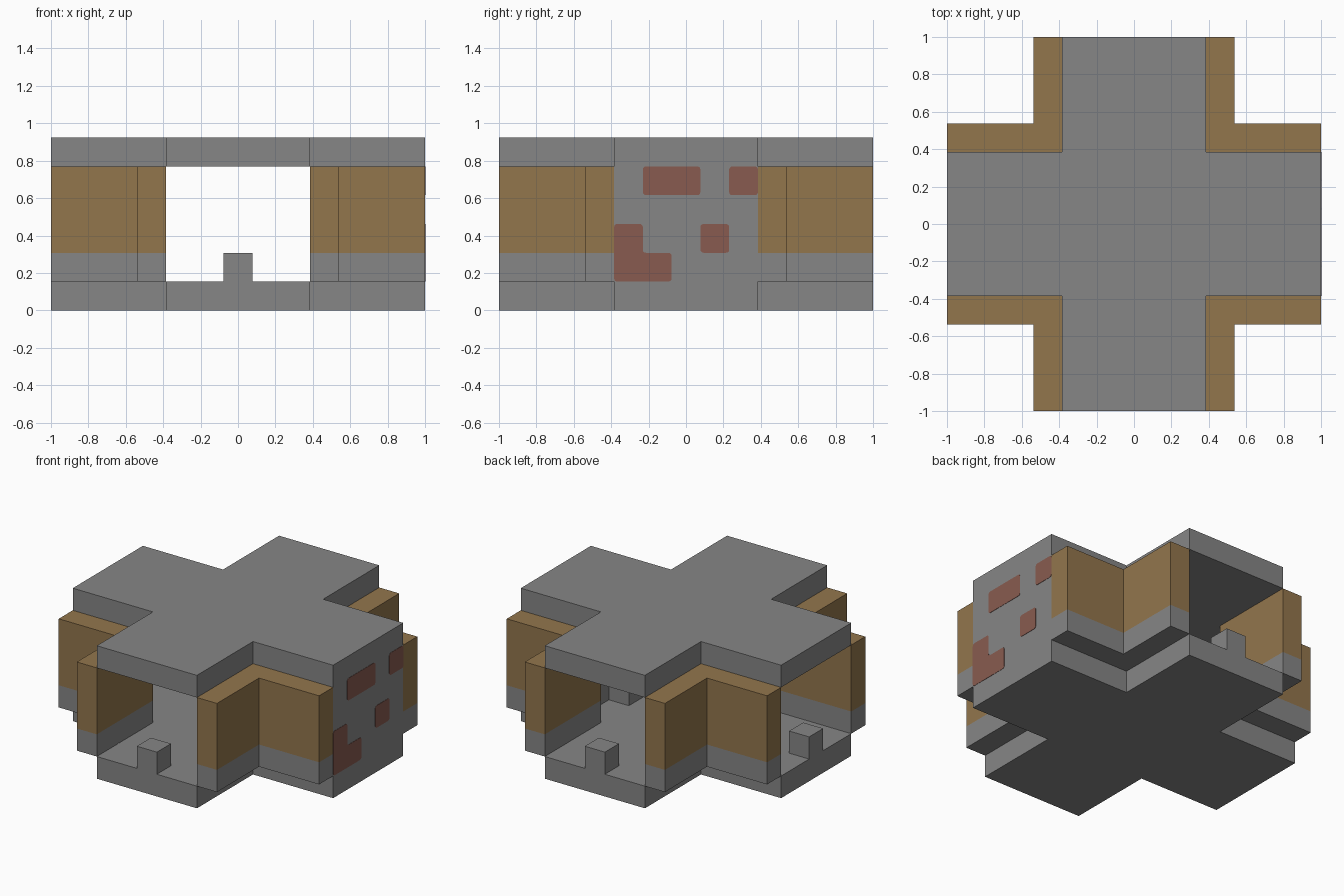
import bpy
import bmesh
from mathutils import Matrix, Vector

cube = bpy.data.objects.get("Cube")
if cube:
    bpy.data.objects.remove(cube, do_unlink=True)

C = 2 / 13                 # one block of the grid
IN, OUT = 2.5 * C, 3.5 * C  # inner and outer faces of the walls


def material(name, rgb):
    m = bpy.data.materials.new(name)
    m.use_nodes = True
    m.diffuse_color = (*rgb, 1)
    m.node_tree.nodes["Principled BSDF"].inputs["Base Color"].default_value = (*rgb, 1)
    return m


stone = material("stone grey", (0.24, 0.24, 0.24))
wood = material("tan brown", (0.29, 0.18, 0.073))
brick = material("brick red", (0.246, 0.105, 0.08))


def prism(name, outline, levels, mat, upper=None, place=None, radius=0):
    """Extrude a flat outline through levels; layers after the first use upper."""
    bm = bmesh.new()
    face = bm.faces.new([bm.verts.new((x, y, levels[0])) for x, y in outline])
    if radius:
        bmesh.ops.bevel(bm, geom=bm.verts[:], offset=radius, segments=3,
                        profile=0.5, affect='VERTICES')
        face = bm.faces[:][0]
    for i in range(1, len(levels)):
        old = set(bm.faces)
        ext = bmesh.ops.extrude_face_region(bm, geom=[face], use_keep_orig=(i == 1))
        verts = [g for g in ext["geom"] if isinstance(g, bmesh.types.BMVert)]
        bmesh.ops.translate(bm, verts=verts, vec=Vector((0, 0, levels[i] - levels[i - 1])))
        face = next(g for g in ext["geom"] if isinstance(g, bmesh.types.BMFace))
        for f in bm.faces:
            if f not in old and i > 1:
                f.material_index = 1
    if place:
        bm.transform(place)
    bmesh.ops.recalc_face_normals(bm, faces=bm.faces[:])
    mesh = bpy.data.meshes.new(name)
    bm.to_mesh(mesh)
    bm.free()
    mesh.materials.append(mat)
    if upper:
        mesh.materials.append(upper)
    obj = bpy.data.objects.new(name, mesh)
    bpy.context.collection.objects.link(obj)
    return obj


def rect(x0, x1, y0, y1):
    return [(x0, y0), (x1, y0), (x1, y1), (x0, y1)]


# Cross-shaped floor and roof
arm = [(IN, -1), (IN, -IN), (1, -IN)]
cross = []
for k in range(4):
    for x, y in arm:
        cross.append((x, y))
    arm = [(-y, x) for x, y in arm]
prism("floor", cross, [0, C], stone)
prism("roof", cross, [5 * C, 6 * C], stone)

# L-shaped corner walls, stone at the foot and brown above
corner = [(IN, IN), (1, IN), (1, OUT), (OUT, OUT), (OUT, 1), (IN, 1)]
for k, side in enumerate(("back_left", "back_right", "front_right", "front_left")):
    prism("corner_wall_" + side, corner, [C, 2 * C, 5 * C], stone, wood,
          Matrix.Rotation(k * 1.5707963, 4, 'Z'))

# Short posts in the three open doorways and against the plug
for name, x, y in (("front", 0, -6), ("back", 0, 6), ("right", -6, 0), ("inner", 3, 0)):
    prism(name + "_post", rect((x - .5) * C, (x + .5) * C, (y - .5) * C, (y + .5) * C),
          [C, 2 * C], stone)

# Stone plug closing the fourth doorway
prism("doorway_plug", rect(OUT, 1, -IN, IN), [C, 5 * C], stone)

# Brick patches on the plug, drawn in block units across y and z
patches = [rect(-1.5, .5, 4, 5), rect(1.5, 2.5, 4, 5), rect(.5, 1.5, 2, 3),
           [(-2.5, 1), (-.5, 1), (-.5, 2), (-1.5, 2), (-1.5, 3), (-2.5, 3)]]
to_side = Matrix(((0, 0, 1, 1), (1, 0, 0, 0), (0, 1, 0, 0), (0, 0, 0, 1)))
for i, outline in enumerate(patches):
    prism(f"brick_patch_{i + 1}", [(y * C, z * C) for y, z in outline],
          [-.003, .002], brick, place=to_side, radius=.016)
